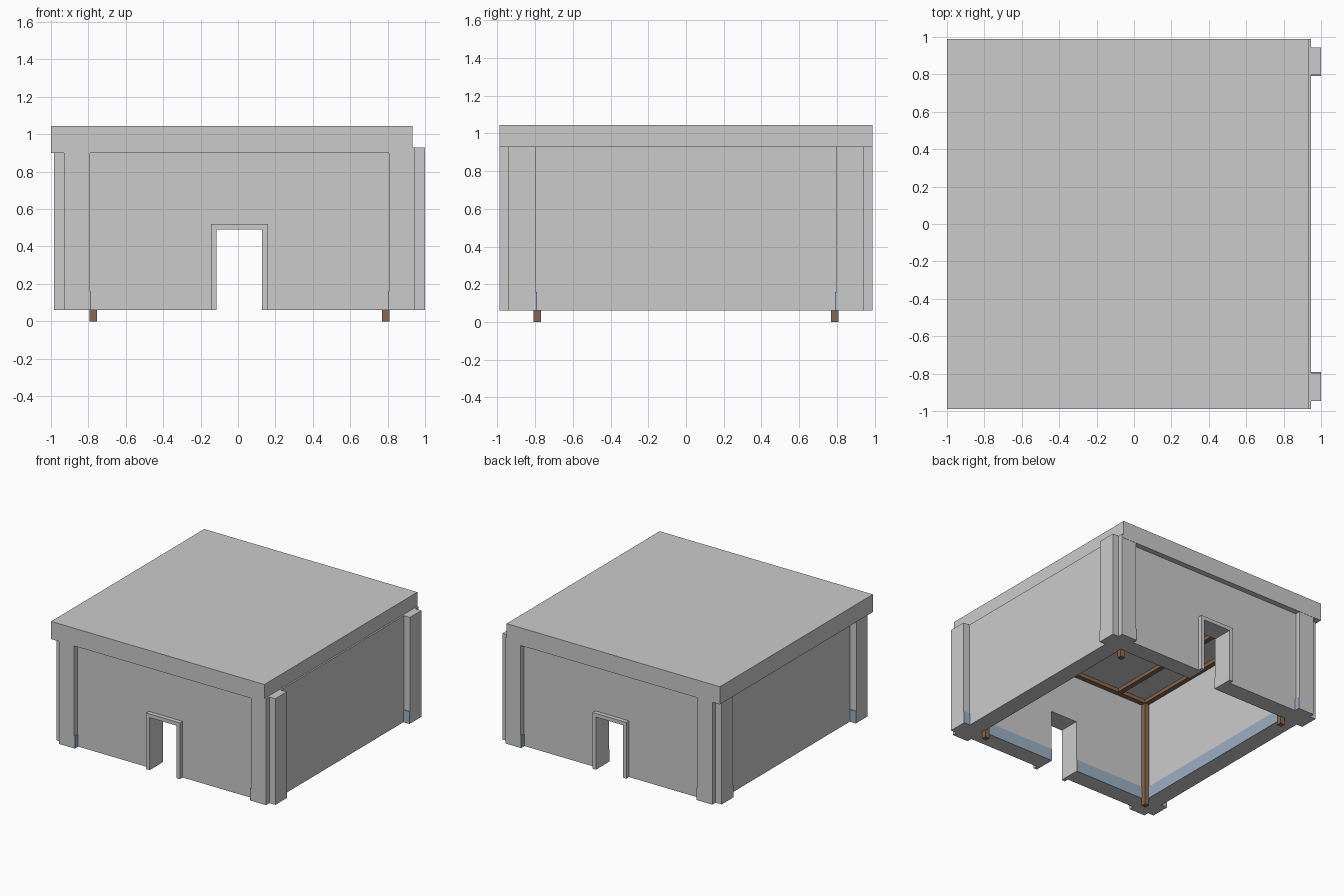
import bpy, bmesh
from mathutils import Matrix, Vector

if "Cube" in bpy.data.objects:
    bpy.data.objects.remove(bpy.data.objects["Cube"])


def material(name, color):
    m = bpy.data.materials.new(name)
    m.diffuse_color = color
    m.use_nodes = True
    m.node_tree.nodes["Principled BSDF"].inputs["Base Color"].default_value = m.diffuse_color
    return m


def finish(name, bm, mat=None):
    bmesh.ops.recalc_face_normals(bm, faces=bm.faces)
    me = bpy.data.meshes.new(name)
    bm.to_mesh(me)
    bm.free()
    ob = bpy.data.objects.new(name, me)
    bpy.context.collection.objects.link(ob)
    if mat:
        me.materials.append(mat)
    return ob


def boxes(name, spans, mat=None):
    """One object made of boxes given as (x0, x1, y0, y1, z0, z1)."""
    bm = bmesh.new()
    for x0, x1, y0, y1, z0, z1 in spans:
        mid = Vector(((x0 + x1) / 2, (y0 + y1) / 2, (z0 + z1) / 2))
        size = (abs(x1 - x0), abs(y1 - y0), abs(z1 - z0), 1)
        bmesh.ops.create_cube(bm, size=1, matrix=Matrix.Translation(mid) @ Matrix.Diagonal(size))
    return finish(name, bm, mat)


def prism(name, profile, y0, y1):
    """Extrude an x-z profile along y."""
    bm = bmesh.new()
    f = bm.faces.new([bm.verts.new((x, y0, z)) for x, z in profile])
    r = bmesh.ops.extrude_face_region(bm, geom=[f])
    vs = [v for v in r["geom"] if isinstance(v, bmesh.types.BMVert)]
    bmesh.ops.translate(bm, verts=vs, vec=(0, y1 - y0, 0))
    return finish(name, bm)


def arch(half, top, hole_half, hole_top):
    """Upside-down U: a wall or frame with a doorway."""
    return [(C - half, BASE), (C - half, top), (C + half, top), (C + half, BASE),
            (C + hole_half, BASE), (C + hole_half, hole_top),
            (C - hole_half, hole_top), (C - hole_half, BASE)]


wood = material("wood", (0.25, 0.14, 0.08, 1))
blue = material("blue_paint", (0.33, 0.43, 0.54, 1))

C = 0.0075                      # x centre of the walls
BASE, EAVE, WALL_TOP = 0.06, 0.90, 0.93
IN_X, IN_Y = 0.803, 0.81        # inner wall faces
OUT_X, OUT_Y = 0.9375, 0.945    # outer wall faces
PIL_X, PIL_Y = 0.9925, 0.988    # outer pillar faces
SK = 0.006                      # skirting thickness
SK_TOP = 0.16

# Flat roof slab
boxes("roof", [(-1, 0.932, -0.99, 0.99, EAVE, 1.045)])

# Front and back walls with doorways and raised door frames
for s, side in ((-1, "front"), (1, "back")):
    prism(side + "_wall", arch(IN_X, EAVE, 0.122, 0.49), s * IN_Y, s * OUT_Y)
    prism(side + "_door_frame", arch(0.153, 0.52, 0.122, 0.49), s * OUT_Y, s * 0.98)

# Side walls, with pillars near every corner
for s, side in ((-1, "left"), (1, "right")):
    top = WALL_TOP if s > 0 else EAVE
    boxes(side + "_wall", [(C + s * IN_X, C + s * OUT_X, -OUT_Y, OUT_Y, BASE, top)])
    for t, end in ((-1, "front"), (1, "back")):
        boxes(f"{end}_{side}_pillars", [
            (C + s * OUT_X, C + s * PIL_X, t * 0.797, t * OUT_Y, BASE, top),
            (C + s * 0.8, C + s * OUT_X, t * OUT_Y, t * PIL_Y, BASE, top)])

# Blue skirting inside the room and on the pillar reveals
strips = []
for s in (-1, 1):
    strips.append((C + s * IN_X, C + s * (IN_X - SK), -IN_Y, IN_Y, BASE, SK_TOP))
    for t in (-1, 1):
        strips += [
            (C + s * 0.122, C + s * IN_X, t * (IN_Y - SK), t * IN_Y, BASE, SK_TOP),
            (C + s * OUT_X, C + s * PIL_X, t * 0.797, t * (0.797 - SK), BASE, SK_TOP),
            (C + s * 0.8, C + s * (0.8 - SK), t * OUT_Y, t * PIL_Y, BASE, SK_TOP)]
boxes("skirting", strips, blue)

# Wooden corner posts reaching the ground
PX, PY, H = 0.782, 0.79, 0.02
boxes("corner_posts", [(C + s * PX - H, C + s * PX + H, t * PY - H, t * PY + H, 0, EAVE)
                       for s in (-1, 1) for t in (-1, 1)], wood)

# Wooden ceiling beams: rim and cross beams
beams = [(C - PX, C + PX, t * PY - H, t * PY + H, 0.87, EAVE) for t in (-1, 1)]
beams += [(C + x - H, C + x + H, -PY, PY, 0.872, EAVE) for x in (-PX, -0.52, 0, 0.52, PX)]
boxes("ceiling_beams", beams, wood)
